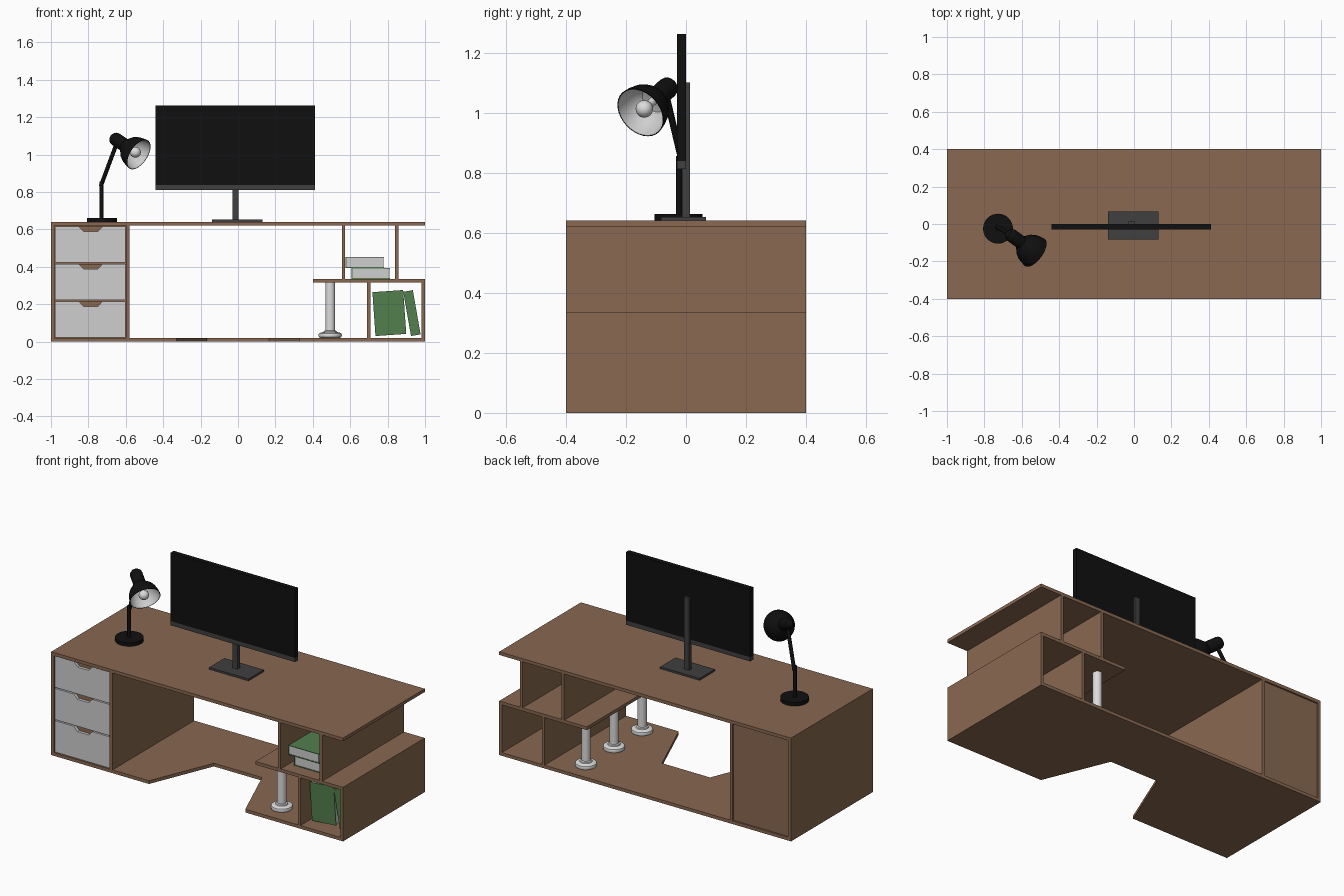
import bpy, bmesh, math
from mathutils import Matrix, Vector

if "Cube" in bpy.data.objects:
    bpy.data.objects.remove(bpy.data.objects["Cube"])


def material(name, r, g, b):
    m = bpy.data.materials.new(name)
    m.diffuse_color = (r, g, b, 1)
    m.use_nodes = True
    m.node_tree.nodes["Principled BSDF"].inputs["Base Color"].default_value = m.diffuse_color
    return m


WOOD = material("brown wood", 0.25, 0.14, 0.082)
WHITE = material("light grey", 0.62, 0.62, 0.62)
METAL = material("pale metal", 0.72, 0.72, 0.72)
BLACK = material("black", 0.005, 0.005, 0.005)
DARK = material("dark grey", 0.05, 0.05, 0.05)
GREEN = material("green cover", 0.085, 0.21, 0.075)


def finish(name, bm, mats, matrix=None, smooth=False):
    bmesh.ops.recalc_face_normals(bm, faces=bm.faces)
    if matrix:
        bm.transform(matrix)
    me = bpy.data.meshes.new(name)
    bm.to_mesh(me)
    bm.free()
    for m in mats:
        me.materials.append(m)
    ob = bpy.data.objects.new(name, me)
    bpy.context.collection.objects.link(ob)
    if smooth:
        bpy.ops.object.select_all(action='DESELECT')
        ob.select_set(True)
        bpy.context.view_layer.objects.active = ob
        bpy.ops.object.shade_smooth_by_angle(angle=math.radians(35))
    return ob


def add_box(bm, x0, x1, y0, y1, z0, z1, index=0):
    mat = Matrix.Translation(((x0 + x1) / 2, (y0 + y1) / 2, (z0 + z1) / 2)) \
        @ Matrix.Diagonal((x1 - x0, y1 - y0, z1 - z0, 1))
    verts = bmesh.ops.create_cube(bm, size=1, matrix=mat)['verts']
    for f in {f for v in verts for f in v.link_faces}:
        f.material_index = index


def box(name, mat, *dims):
    bm = bmesh.new()
    add_box(bm, *dims)
    return finish(name, bm, [mat])


def prism(name, mat, pts, offset):
    bm = bmesh.new()
    face = bm.faces.new([bm.verts.new(p) for p in pts])
    new = bmesh.ops.extrude_face_region(bm, geom=[face])['geom']
    bmesh.ops.translate(bm, vec=offset, verts=[g for g in new if isinstance(g, bmesh.types.BMVert)])
    bm.faces.ensure_lookup_table()
    return finish(name, bm, [mat])


def lathe(name, mats, profile, matrix, n=32, rule=None):
    """Spin a (radius, height) profile around z; rule picks the material per segment."""
    bm = bmesh.new()
    rings = []
    for r, z in profile:
        if r == 0:
            rings.append([bm.verts.new((0, 0, z))] * n)
        else:
            rings.append([bm.verts.new((r * math.cos(2 * math.pi * i / n),
                                        r * math.sin(2 * math.pi * i / n), z)) for i in range(n)])
    for s, (a, b) in enumerate(zip(rings, rings[1:])):
        for i in range(n):
            j = (i + 1) % n
            vs = list(dict.fromkeys([a[i], a[j], b[j], b[i]]))
            f = bm.faces.new(vs)
            f.material_index = rule(s) if rule else 0
    return finish(name, bm, mats, matrix, smooth=True)


def rod(name, mat, a, b, r):
    a, b = Vector(a), Vector(b)
    d = b - a
    m = Matrix.Translation(a) @ d.to_track_quat('Z', 'Y').to_matrix().to_4x4()
    return lathe(name, [mat], [(0, 0), (r, 0), (r, d.length), (0, d.length)], m, 20)


# Desk boards
box("desk_top", WOOD, -1, 1, -0.4, 0.4, 0.62, 0.64)
prism("floor_board", WOOD, [(-1, -.4, 0), (-.33, -.4, 0), (-.165, 0, 0), (.165, 0, 0),
                            (.33, -.4, 0), (1, -.4, 0), (1, .4, 0), (-1, .4, 0)], (0, 0, 0.02))
box("left_side", WOOD, -1, -0.98, -0.4, 0.4, 0.02, 0.62)
box("cabinet_divider", WOOD, -0.6, -0.58, -0.4, 0.4, 0.02, 0.62)
box("cabinet_back", WOOD, -0.98, -0.6, 0.375, 0.39, 0.02, 0.62)
box("side_shelf", WOOD, 0.4, 1, -0.4, 0.4, 0.315, 0.335)
for name, x, z0, z1 in (("upper_inner_wall", 0.555, 0.335, 0.62), ("upper_outer_wall", 0.84, 0.335, 0.62),
                        ("lower_inner_wall", 0.69, 0.02, 0.315), ("right_side", 0.982, 0.02, 0.315)):
    box(name, WOOD, x, x + 0.018, -0.4, 0.4, z0, z1)

# Drawers with a notched front as handle
for k in range(3):
    z0 = 0.022 + 0.2 * k
    z1 = z0 + 0.193
    xs = [(-.978, z0), (-.602, z0), (-.602, z1), (-.725, z1), (-.75, z1 - .027),
          (-.825, z1 - .027), (-.85, z1), (-.978, z1)]
    prism(f"drawer_front_{k + 1}", WHITE, [(x, -0.392, z) for x, z in xs], (0, 0.018, 0))
    box(f"drawer_body_{k + 1}", WOOD, -.975, -.605, -.374, .36, z0, z1)

# Round support posts under the shelf
for k, y in enumerate((-0.275, 0, 0.275)):
    lathe(f"support_post_{k + 1}", [METAL],
          [(0, 0), (.05, 0), (.06, .004), (.063, .014), (.06, .024), (.05, .029), (.036, .031),
           (.034, .037), (.026, .04), (.026, .295), (0, .295)], Matrix.Translation((0.493, y, 0.02)))

# Monitor
box("monitor_screen", BLACK, -0.44, 0.412, -0.03, 0.0, 0.838, 1.262)
box("monitor_lower_bezel", DARK, -0.44, 0.412, -0.03, 0.0, 0.812, 0.838)
box("monitor_stand", DARK, -0.03, 0.004, -0.013, 0.014, 0.65, 1.1)
box("monitor_foot", DARK, -0.14, 0.13, -0.083, 0.067, 0.64, 0.652)

# Desk lamp
lathe("lamp_base", [BLACK], [(0, 0), (.08, 0), (.08, .022), (0, .022)],
      Matrix.Translation((-0.727, -0.025, 0.64)))
rod("lamp_post", BLACK, (-.73, -.024, .66), (-.73, -.024, .855), .01)
rod("lamp_arm", BLACK, (-.734, -.012, .83), (-.645, -.069, 1.07), .011)
start, mouth = Vector((-.666, -.053, 1.09)), Vector((-.53, -.152, 1.0))
axis = mouth - start
head = Matrix.Translation(start) @ axis.to_track_quat('Z', 'Y').to_matrix().to_4x4()
outer = [(0, -.012), (.022, -.008), (.033, .004), (.036, .018), (.036, .085), (.05, .1),
         (.067, .118), (.079, .14), (.086, .165), (.09, .19)]
inner = [(.087, .19), (.083, .165), (.075, .14), (.063, .119), (.046, .102), (0, .095)]
lathe("lamp_shade", [BLACK, WHITE], outer + inner, head, 32, lambda s: 1 if s >= len(outer) else 0)
bulb = [(.029 * math.sin(math.pi * i / 12), .165 - .029 * math.cos(math.pi * i / 12)) for i in range(1, 12)]
lathe("lamp_bulb", [METAL], [(0, .136)] + bulb + [(0, .194)], head, 24)
rod("lamp_socket", METAL, start + axis.normalized() * .09, start + axis.normalized() * .145, .014)


# Books: spine at x = 0, thickness along z, page edges on the other sides
def book(name, matrix, w, length, t):
    c, lip = 0.004, 0.003
    bm = bmesh.new()
    add_box(bm, 0, w, 0, length, 0, c, 0)
    add_box(bm, 0, w, 0, length, t - c, t, 0)
    add_box(bm, 0, c, 0, length, c, t - c, 0)
    add_box(bm, c, w - lip, lip, length - lip, c, t - c, 1)
    finish(name, bm, [GREEN, WHITE], matrix)


def tilt(deg):
    return Matrix.Rotation(math.radians(deg), 4, 'Y')


book("lying_book_lower", Matrix.Translation((.607, -.32, .336)), .205, .25, .058)
book("lying_book_upper", Matrix.Translation((.575, -.325, .395)), .205, .25, .058)
book("leaning_book_cover", Matrix.Translation((.735, -.27, .03)) @ tilt(-4)
     @ Matrix.Rotation(math.pi / 2, 4, 'X'), .165, .235, .055)
upright = Matrix(((0, 0, 1, 0), (1, 0, 0, 0), (0, 1, 0, 0), (0, 0, 0, 1)))
book("leaning_book_spine", Matrix.Translation((.925, -.325, .03)) @ tilt(-10) @ upright, .17, .24, .052)
